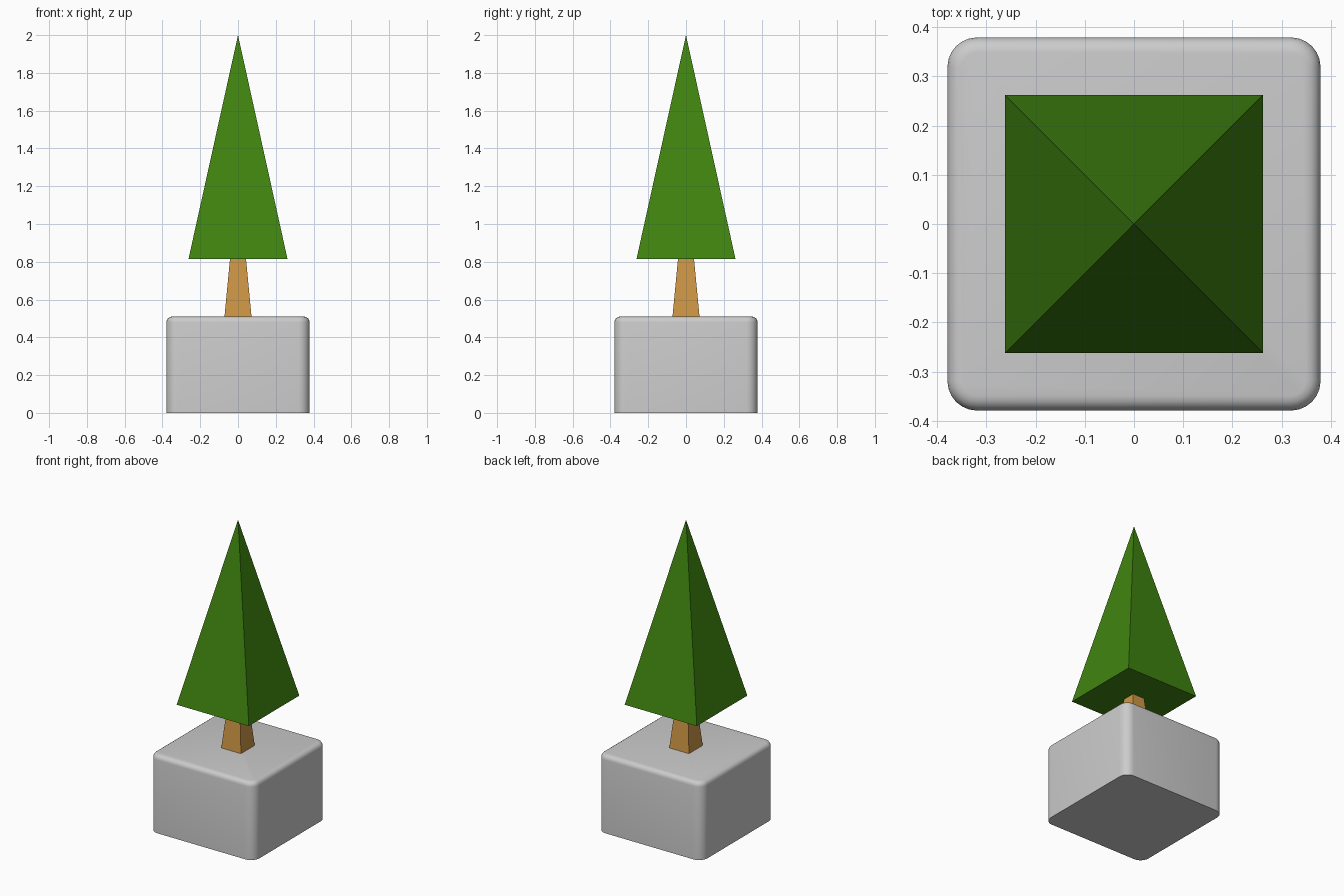
import bpy, bmesh, math
from mathutils import Matrix

if "Cube" in bpy.data.objects:
    bpy.data.objects.remove(bpy.data.objects["Cube"])


def make_object(name, bm, color=None):
    bmesh.ops.recalc_face_normals(bm, faces=bm.faces)
    mesh = bpy.data.meshes.new(name)
    bm.to_mesh(mesh)
    bm.free()
    obj = bpy.data.objects.new(name, mesh)
    bpy.context.collection.objects.link(obj)
    if color:
        mat = bpy.data.materials.new(name + "_color")
        mat.diffuse_color = color
        mat.use_nodes = True
        mat.node_tree.nodes["Principled BSDF"].inputs["Base Color"].default_value = mat.diffuse_color
        mesh.materials.append(mat)
    return obj


def square_taper(name, z0, z1, half0, half1, color):
    """Four-sided tapered block or pyramid with sides facing the axes."""
    bm = bmesh.new()
    place = Matrix.Translation((0, 0, (z0 + z1) / 2)) @ Matrix.Rotation(math.pi / 4, 4, 'Z')
    bmesh.ops.create_cone(bm, cap_ends=True, segments=4,
                          radius1=half0 * math.sqrt(2), radius2=half1 * math.sqrt(2),
                          depth=z1 - z0, matrix=place)
    bmesh.ops.remove_doubles(bm, verts=bm.verts, dist=1e-5)
    return make_object(name, bm, color)


# Planter: block with rounded upright corners, then a rounded top rim
W, H = 0.758, 0.51
bm = bmesh.new()
bmesh.ops.create_cube(bm, size=1, matrix=Matrix.Translation((0, 0, H / 2)) @ Matrix.Diagonal((W, W, H, 1)))
upright = [e for e in bm.edges if abs(e.verts[0].co.z - e.verts[1].co.z) > 0.1]
bmesh.ops.bevel(bm, geom=upright, offset=0.06, segments=6, profile=0.5, affect='EDGES')
rim = [e for e in bm.edges if all(v.co.z > H - 1e-4 for v in e.verts)]
bmesh.ops.bevel(bm, geom=rim, offset=0.03, segments=4, profile=0.5, affect='EDGES')
planter = make_object("planter", bm)
bpy.ops.object.select_all(action='DESELECT')
planter.select_set(True)
bpy.context.view_layer.objects.active = planter
bpy.ops.object.shade_smooth_by_angle(angle=math.radians(40))

# Trunk: tapered square post
square_taper("trunk", 0.505, 0.82, 0.072, 0.042, (0.62, 0.31, 0.06, 1))

# Foliage: tall square pyramid
square_taper("foliage", 0.815, 2.0, 0.262, 0.0, (0.05, 0.23, 0.005, 1))
